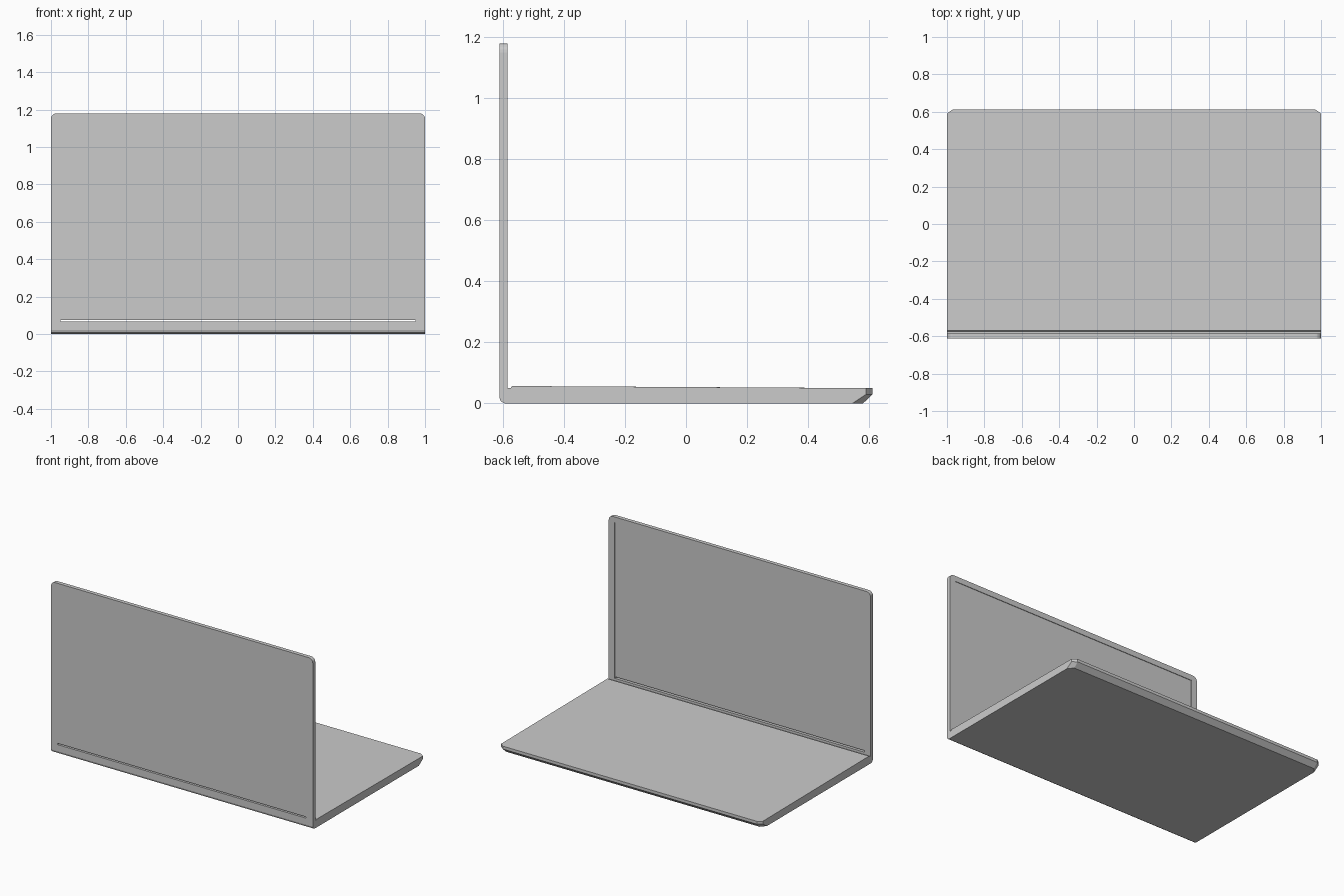
import bpy, bmesh, math

if "Cube" in bpy.data.objects:
    bpy.data.objects.remove(bpy.data.objects["Cube"])


def loft(name, sections):
    """Skin a list of equal-length closed loops and cap both ends."""
    bm = bmesh.new()
    rings = [[bm.verts.new(p) for p in s] for s in sections]
    n = len(rings[0])
    for a, b in zip(rings, rings[1:]):
        for i in range(n):
            j = (i + 1) % n
            bm.faces.new((a[i], a[j], b[j], b[i]))
    bm.faces.new(rings[0])
    bm.faces.new(rings[-1])
    bmesh.ops.recalc_face_normals(bm, faces=bm.faces)
    me = bpy.data.meshes.new(name)
    bm.to_mesh(me)
    bm.free()
    ob = bpy.data.objects.new(name, me)
    bpy.context.collection.objects.link(ob)
    return ob


def box(name, x, y0, y1, z0, z1):
    return loft(name, [[(-x, y, z0), (x, y, z0), (x, y, z1), (-x, y, z1)]
                       for y in (y0, y1)])


BACK, INNER, FRONT = -0.612, -0.585, 0.612

# keyboard base: rounded rear edge, undercut front lip, clipped front corners
def base_section(x, bottom_y, lip_y):
    rear = [(BACK, 0.02), (BACK + 0.005, 0.007), (BACK + 0.018, 0.0)]
    front = [(bottom_y, 0.0), (lip_y, 0.03), (lip_y, 0.05)]
    hinge = [(-0.57, 0.057), (-0.575, 0.05), (INNER, 0.05), (INNER, 0.02)]
    return [(x, y, z) for y, z in rear + front + hinge]

loft("keyboard_base", [base_section(-1, 0.545, 0.59),
                       base_section(-0.97, 0.58, FRONT),
                       base_section(0.97, 0.58, FRONT),
                       base_section(1, 0.545, 0.59)])

# screen lid: upright slab with rounded top corners
r, top = 0.03, 1.18
outline = [(-1, 0.02), (1, 0.02)]
for cx, start in ((1 - r, 0), (-1 + r, 90)):
    for k in range(6):
        a = math.radians(start + 18 * k)
        outline.append((cx + r * math.cos(a), top - r + r * math.sin(a)))
lid = loft("screen_lid", [[(x, y, z) for x, z in outline] for y in (BACK, INNER)])

# shallow display recess and the through slot above the hinge
cutters = [box("display_recess_cutter", 0.955, INNER - 0.004, INNER + 0.05, 0.066, 1.142),
           box("hinge_slot_cutter", 0.95, BACK - 0.05, INNER + 0.06, 0.066, 0.075)]
for c in cutters:
    c.hide_render = True
    mod = lid.modifiers.new(c.name, 'BOOLEAN')
    mod.operation = 'DIFFERENCE'
    mod.solver = 'EXACT'
    mod.object = c
bpy.context.view_layer.objects.active = lid
lid.select_set(True)
for m in list(lid.modifiers):
    bpy.ops.object.modifier_apply(modifier=m.name)
for c in cutters:
    bpy.data.objects.remove(c)
